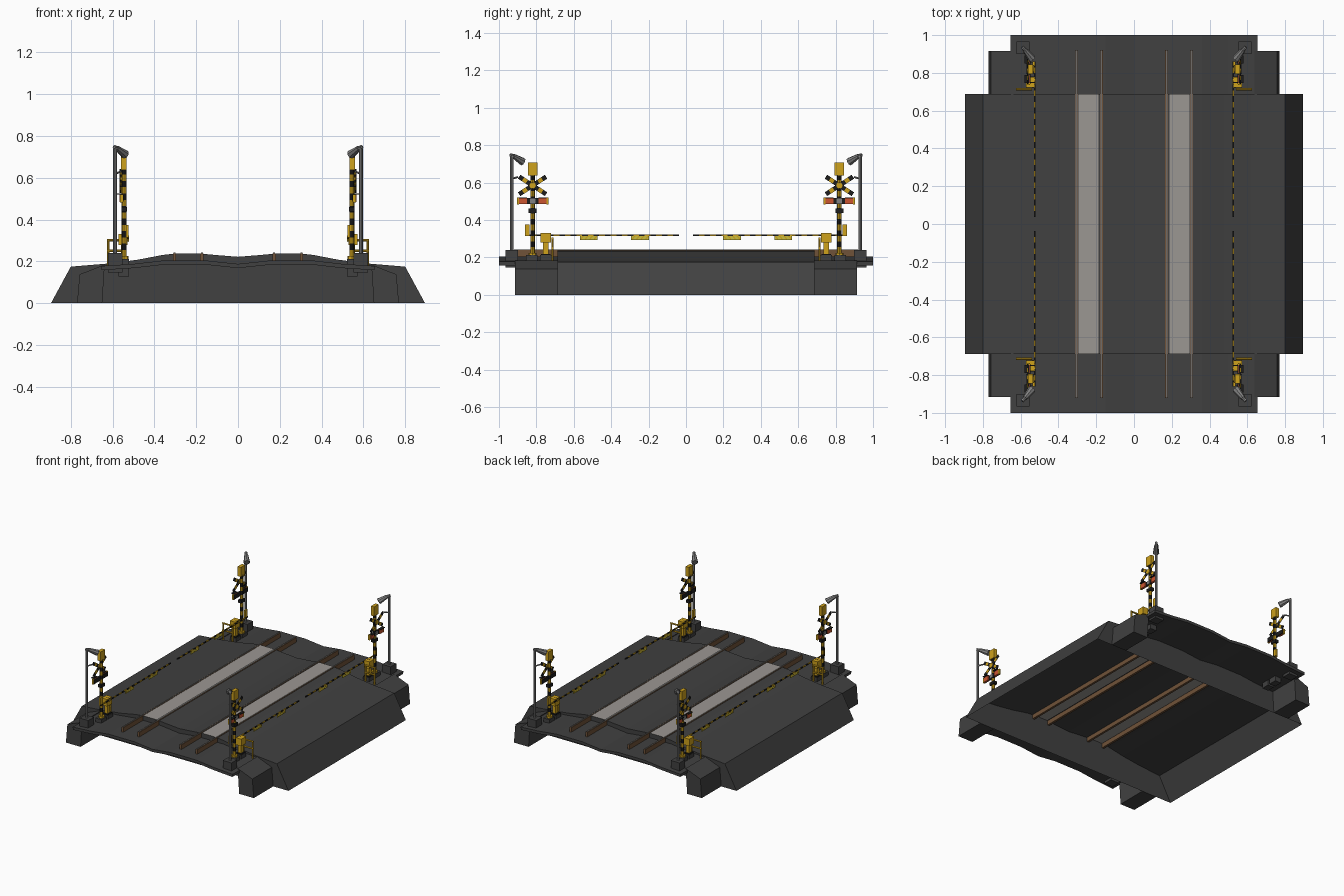
import bpy, bmesh, math
from mathutils import Matrix, Vector

if "Cube" in bpy.data.objects:
    bpy.data.objects.remove(bpy.data.objects["Cube"])

COLS = {"asphalt": (.052, .052, .052), "panel_grey": (.33, .31, .29), "rail_brown": (.16, .085, .04),
        "rail_steel": (.16, .15, .14), "yellow": (.62, .36, .012), "black": (.012, .012, .012),
        "post_grey": (.22, .22, .22), "signal_red": (.6, .09, .03), "reflector_lime": (.58, .52, .05)}
NAMES = list(COLS)
MATS = []
for n, c in COLS.items():
    m = bpy.data.materials.new(n)
    m.diffuse_color = (*c, 1)
    m.use_nodes = True
    m.node_tree.nodes["Principled BSDF"].inputs["Base Color"].default_value = m.diffuse_color
    MATS.append(m)


def finish(name, bm):
    me = bpy.data.meshes.new(name)
    bm.to_mesh(me)
    bm.free()
    for m in MATS:
        me.materials.append(m)
    ob = bpy.data.objects.new(name, me)
    bpy.context.collection.objects.link(ob)
    return ob


class Part:
    """Collects primitives in the +x +y corner, then mirrors them into any corner."""
    def __init__(self, name):
        self.name, self.bm = name, bmesh.new()

    def paint(self, verts, mat):
        for f in {f for v in verts for f in v.link_faces}:
            f.material_index = NAMES.index(mat)

    def box(self, c, s, mat, rot=Matrix()):
        M = Matrix.Translation(c) @ rot @ Matrix.Diagonal((*s, 1))
        self.paint(bmesh.ops.create_cube(self.bm, size=1, matrix=M)["verts"], mat)

    def rod(self, a, b, r, mat, n=8, r2=None):
        a, b = Vector(a), Vector(b)
        M = Matrix.Translation((a + b) / 2) @ (b - a).to_track_quat('Z', 'Y').to_matrix().to_4x4()
        v = bmesh.ops.create_cone(self.bm, cap_ends=True, segments=n, radius1=r, radius2=r2 or r,
                                  depth=(b - a).length, matrix=M)["verts"]
        self.paint(v, mat)

    def done(self, sx=1, sy=1):
        for v in self.bm.verts:
            v.co.x *= sx
            v.co.y *= sy
        if sx * sy < 0:
            bmesh.ops.reverse_faces(self.bm, faces=self.bm.faces[:])
        return finish(self.name, self.bm)


def sheet(name, half, y0, y1, caps, lights=None):
    """Open shell: mirrored x-z profile swept along y, optional end walls."""
    bm = bmesh.new()
    pts = [(-x, z) for x, z in half] + [(x, z) for x, z in reversed(half) if x > 0]
    a = [bm.verts.new((x, y0, z)) for x, z in pts]
    b = [bm.verts.new((x, y1, z)) for x, z in pts]
    for i in range(len(pts) - 1):
        f = bm.faces.new((a[i], a[i + 1], b[i + 1], b[i]))
        if lights and lights[0] < abs(f.calc_center_median().x) < lights[1]:
            f.material_index = NAMES.index("panel_grey")
    if caps:
        bm.faces.new(a[::-1])
        bm.faces.new(b)
    return finish(name, bm)


# Road deck with light panels between the rails
sheet("road_deck", [(.895, 0), (.8, .175), (.62, .19), (.48, .208), (.36, .231), (.295, .238),
                    (.188, .238), (.1, .23), (0, .222)], -.687, .687, True, (.19, .29))

for sy in (-1, 1):
    # Track bed beyond the road
    bed = sheet("track_bed", [(.655, .178), (.5, .188), (.36, .204), (.15, .204), (0, .188)],
                min(sy * .687, sy), max(sy * .687, sy), False)
    sol = bed.modifiers.new("thickness", 'SOLIDIFY')
    sol.thickness, sol.offset = .02, -1

# Rails
for x in (-.304, -.173, .173, .304):
    p = Part("rail")
    p.box((x, 0, .222), (.016, 1.84, .034), "rail_brown")
    p.box((x, 0, .24), (.009, 1.84, .003), "rail_steel")
    p.done()


def corner(sx, sy):
    # Side block beside the road shoulder
    p = Part("side_block")
    p.box((.71, .801, .075), (.12, .228, .15), "asphalt")
    for v in p.bm.verts:
        if v.co.z > .1:
            v.co.x -= .012
            v.co.z = .138 if v.co.x > .7 else .185
    p.done(sx, sy)

    # Foundations
    p = Part("foundation")
    p.box((.587, .932, .193), (.07, .066, .094), "asphalt")
    p.box((.546, .825, .17), (.05, .06, .085), "asphalt")
    p.box((.546, .75, .17), (.05, .06, .085), "asphalt")
    p.done(sx, sy)

    # Street lamp with a tilted head
    p = Part("lamp_post")
    p.rod((.588, .932, .23), (.588, .932, .752), .009, "post_grey")
    p.rod((.592, .938, .748), (.57, .912, .738), .01, "post_grey")
    p.rod((.578, .922, .742), (.54, .874, .712), .013, "post_grey", 8, .022)
    p.rod((.588, .932, .62), (.56, .90, .63), .005, "post_grey")
    p.done(sx, sy)

    # Signal mast with warning bands
    p = Part("signal_mast")
    p.rod((.545, .82, .2), (.545, .82, .225), .022, "yellow")
    n = 14
    for i in range(n):
        z = .225 + i * .42 / n
        p.rod((.545, .82, z), (.545, .82, z + .42 / n), .012, "black" if i % 2 else "yellow")
    p.box((.547, .82, .672), (.026, .05, .07), "yellow")
    p.box((.545, .82, .45), (.026, .044, .022), "black")
    p.done(sx, sy)

    # Crossbuck with striped arms
    p = Part("crossbuck")
    for k, s in enumerate((-1, 1)):
        R = Matrix.Rotation(s * math.radians(33), 4, 'X')
        for i in range(-3, 4):
            c = Vector((.56 + k * .004, .82, .585)) + R @ Vector((0, i * .0245, 0))
            p.box(c, (.004, .0245, .024), "black" if i % 2 else "yellow", R)
    p.rod((.556, .82, .585), (.567, .82, .585), .017, "yellow", 12)
    p.done(sx, sy)

    # Twin warning lights
    p = Part("warning_lights")
    p.box((.553, .82, .502), (.012, .155, .03), "black")
    for s in (-1, 1):
        p.box((.56, .82 + s * .052, .502), (.012, .042, .034), "signal_red")
        p.box((.558, .82 + s * .079, .502), (.014, .01, .038), "yellow")
        p.box((.567, .82 + s * .052, .522), (.024, .042, .004), "black")
    p.box((.56, .82, .502), (.006, .03, .026), "post_grey")
    p.done(sx, sy)

    # Gate machine with counterweight
    p = Part("gate_machine")
    p.box((.55, .75, .305), (.044, .056, .052), "yellow")
    p.box((.548, .75, .245), (.024, .03, .075), "yellow")
    p.box((.548, .75, .213), (.044, .05, .012), "black")
    p.rod((.525, .75, .32), (.555, .75, .32), .012, "black")
    p.box((.53, .848, .345), (.014, .024, .06), "yellow")
    p.done(sx, sy)

    # Striped barrier arm and its reflector plates
    p = Part("barrier_arm")
    n = 27
    step = (.86 - .038) / n
    for i in range(n):
        p.box((.525, .038 + (i + .5) * step, .32), (.008, step, .008), "yellow" if i % 2 else "black")
    for y in (.245, .52):
        p.box((.525, y, .306), (.004, .096, .024), "reflector_lime")
        for i in (-1.5, -.5, .5, 1.5):
            R = Matrix.Rotation(math.radians(40), 4, 'X')
            p.box((.525, y + i * .024, .306), (.006, .006, .024), "yellow", R)
    p.done(sx, sy)

    # Guard hoop in front of the machine
    p = Part("guard_hoop")
    for x in (.545, .62):
        p.rod((x, .714, .18), (x, .714, .305), .006, "yellow")
    for z in (.302, .25):
        p.rod((.539, .714, z), (.626, .714, z), .006, "yellow")
    p.done(sx, sy)


for sx in (-1, 1):
    for sy in (-1, 1):
        corner(sx, sy)
